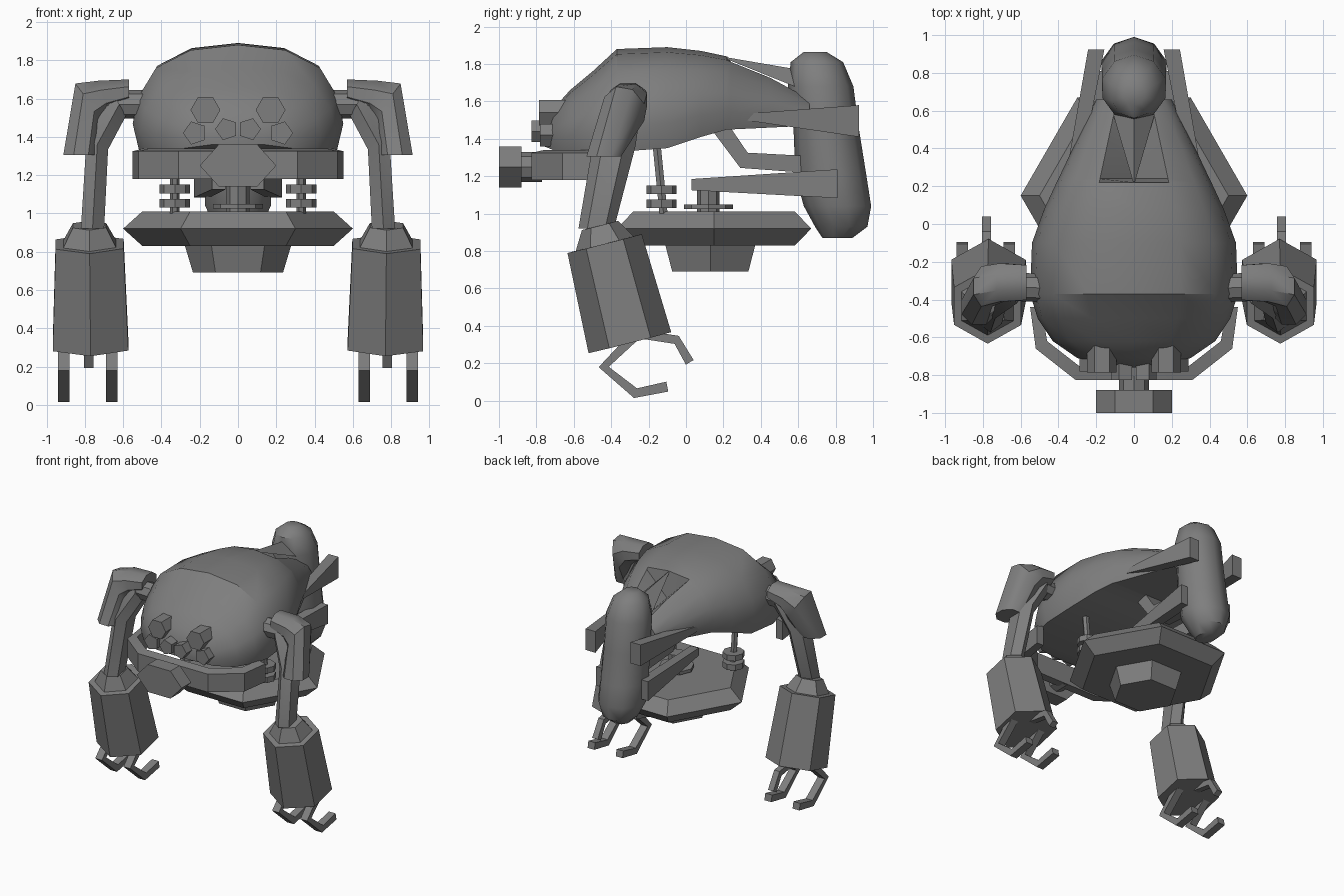
import bpy, bmesh, math
from mathutils import Vector as V

if "Cube" in bpy.data.objects:
    bpy.data.objects.remove(bpy.data.objects["Cube"])

grey = bpy.data.materials.new("machine_grey")
grey.diffuse_color = (0.21, 0.21, 0.21, 1)
grey.use_nodes = True
grey.node_tree.nodes["Principled BSDF"].inputs["Base Color"].default_value = grey.diffuse_color


def finish(name, bm, angle=30):
    bmesh.ops.recalc_face_normals(bm, faces=bm.faces)
    me = bpy.data.meshes.new(name)
    bm.to_mesh(me)
    bm.free()
    ob = bpy.data.objects.new(name, me)
    bpy.context.collection.objects.link(ob)
    me.materials.append(grey)
    bpy.ops.object.select_all(action='DESELECT')
    ob.select_set(True)
    bpy.context.view_layer.objects.active = ob
    bpy.ops.object.shade_smooth_by_angle(angle=math.radians(angle))
    return ob


def loft(name, rings, angle=30):
    """Skin closed rings of equal length and cap both ends."""
    bm = bmesh.new()
    vs = [[bm.verts.new(p) for p in r] for r in rings]
    n = len(vs[0])
    for a, b in zip(vs, vs[1:]):
        for i in range(n):
            bm.faces.new((a[i], a[(i + 1) % n], b[(i + 1) % n], b[i]))
    bm.faces.new(vs[0])
    bm.faces.new(vs[-1])
    return finish(name, bm, angle)


def ring(c, u, v, n=6, turn=0.0):
    """Polygon around c spanned by the half axes u and v."""
    c, u, v = V(c), V(u), V(v)
    return [c + u * math.cos(t) + v * math.sin(t)
            for t in (turn + math.tau * i / n for i in range(n))]


def rod(name, a, b, ra, rb=None, n=6, turn=0.0):
    """Straight prism or frustum; u stays as close to x as possible."""
    rb = ra if rb is None else rb
    d = (V(b) - V(a)).normalized()
    v = d.cross(V((1, 0, 0)))
    v = v.normalized() if v.length > 0.1 else V((0, 0, 1))
    u = v.cross(d).normalized()
    return loft(name, [ring(a, u * ra, v * ra, n, turn), ring(b, u * rb, v * rb, n, turn)])


def box_ring(c, u, v):
    c, u, v = V(c), V(u), V(v)
    return [c - u - v, c + u - v, c + u + v, c - u + v]


def strip(name, pts, x, hw, ht):
    """Square bar bent through (y, z) points at a fixed x."""
    p = [V((x, y, z)) for y, z in pts]
    rings = []
    for i, q in enumerate(p):
        d = (p[min(i + 1, len(p) - 1)] - p[max(i - 1, 0)]).normalized()
        rings.append(box_ring(q, (hw, 0, 0), d.cross(V((1, 0, 0))) * ht))
    return loft(name, rings, 20)


# body shell: y, half width, bottom, top, dip of the centre line
sections = [(-.76, .14, 1.36, 1.46, 0), (-.71, .30, 1.34, 1.56, 0), (-.62, .43, 1.33, 1.66, 0),
            (-.5, .51, 1.33, 1.76, 0), (-.37, .55, 1.33, 1.88, 0), (-.1, .54, 1.35, 1.89, 0),
            (.08, .475, 1.41, 1.87, 0), (.22, .41, 1.45, 1.84, 0), (.24, .40, 1.45, 1.83, .2),
            (.45, .30, 1.46, 1.74, .14), (.66, .2, 1.47, 1.62, .03)]
half = [(.94, 0), (1, .25), (.95, .5), (.78, .78), (.45, .95)]
shell = []
for y, w, b, t, dip in sections:
    r = [(w * x, y, b + (t - b) * z) for x, z in half]
    shell.append(r + [(0, y, t - dip)] + [(-x, yy, z) for x, yy, z in reversed(r)])
loft("body_shell", shell, 35)

# chin band wrapping the front of the body
outer = [(.55, -.44), (.52, -.66), (.31, -.825)]
inner = [(.49, -.44), (.46, -.62), (.28, -.76)]
path = [(o, i) for o, i in zip(outer, inner)]
path += [((-o[0], o[1]), (-i[0], i[1])) for o, i in reversed(path)]
loft("chin_band", [[(*o, 1.18), (*o, 1.325), (*i, 1.34), (*i, 1.18)] for o, i in path], 20)

# nose drum
loft("nose_drum", [ring((0, y, 1.25), (.2, 0, 0), (0, 0, .127)) for y in (-1, -.88)])
rod("nose_stem", (0, -.89, 1.25), (0, -.77, 1.25), .08, n=8)

# tail pod: z, y centre, depth, half width
pod = [(1.865, .69, .06, .06), (1.81, .70, .14, .13), (1.68, .72, .175, .175), (1.45, .75, .175, .175),
       (1.2, .775, .19, .18), (1.04, .81, .18, .18), (.93, .83, .14, .13), (.87, .81, .08, .07)]
loft("tail_pod", [ring((0, y, z), (w, 0, 0), (0, d, 0), 10, math.pi / 10)
                  for z, y, d, w in pod], 40)
loft("tail_spike", [[(0, .22, 1.835), (.004, .22, 1.825), (-.004, .22, 1.825)],
                    [(0, .6, 1.77), (.11, .58, 1.68), (-.11, .58, 1.68)]], 20)
strip("tail_strut", [(.17, 1.48), (.31, 1.285), (.62, 1.265)], 0, .09, .045)

# hanging disc with its lower bowl and centre hub
disc = [(.83, .5), (.92, .6), (1.01, .5)]
loft("disc", [ring((0, .15, z), (r, 0, 0), (0, r, 0)) for z, r in disc])
loft("disc_bowl", [ring((0, .13, z), (r, 0, 0), (0, r, 0)) for z, r in ((.69, .235), (.84, .28))])
rod("hub_washer", (0, .12, 1.025), (0, .12, 1.05), .13, n=8)
rod("hub_post", (0, .12, 1.0), (0, .12, 1.15), .06, n=8)

for s, side in ((1, "right"), (-1, "left")):
    # eyes
    for nm, x, z, r, n, y0, y1 in (("upper_eye", .17, 1.54, .078, 6, -.785, -.58),
                                   ("outer_eye", .225, 1.42, .063, 5, -.78, -.66),
                                   ("inner_eye", .06, 1.44, .06, 5, -.825, -.70)):
        rod(f"{nm}_{side}", (s * x, y0, z), (s * x, y1, z), r, n=n, turn=0 if s > 0 else math.pi)

    # disc hanger posts and washers
    rod(f"hanger_rod_{side}", (s * .33, -.16, 1.4), (s * .33, -.12, 1.0), .025)
    for z in (1.03, 1.105):
        rod(f"hanger_washer_{side}", (s * .33, -.13, z), (s * .33, -.13, z + .045), .08, n=8)

    # rear vanes, widening toward the back
    loft(f"upper_vane_{side}", [box_ring((s * .33, .23, 1.52), (.035, 0, 0), (0, 0, .008)),
                                box_ring((s * .2, .925, 1.495), (.043, 0, 0), (0, 0, .085))], 20)
    loft(f"lower_vane_{side}", [box_ring((s * .1, .03, 1.155), (.035, 0, 0), (0, 0, .03)),
                                box_ring((s * .19, .81, 1.16), (.04, 0, 0), (0, 0, .077))], 20)

    # shoulder pin, pad and upper arm
    rod(f"shoulder_pin_{side}", (s * .46, -.34, 1.57), (s * .68, -.33, 1.57), .075, n=8)
    loft(f"shoulder_pad_{side}", [
        ring((s * .57, -.31, 1.635), (0, .1, 0), (0, 0, .07), 8, math.pi / 8),
        ring((s * .70, -.31, 1.61), (0, .11, 0), (s * .03, 0, .09), 8, math.pi / 8),
        ring((s * .78, -.33, 1.56), (0, .115, -.02), (s * .075, 0, .12), 8, math.pi / 8),
        ring((s * .82, -.44, 1.305), (0, .1, 0), (s * .1, 0, 0), 8, math.pi / 8)], 40)
    loft(f"upper_arm_{side}", [
        ring((s * .62, -.33, 1.57), (0, .09, 0), (s * .04, 0, .07)),
        ring((s * .735, -.385, 1.36), (0, .115, 0), (s * .065, 0, .03)),
        ring((s * .76, -.48, .92), (0, .095, 0), (s * .07, 0, 0))])

    # tilted wrist collar and forearm
    top, low = V((s * .775, -.435, .84)), V((s * .77, -.3, .31))
    ax = (low - top).normalized()
    rod(f"wrist_collar_{side}", top - ax * .1, top + ax * .01, .1, .165, turn=math.pi / 6)
    rod(f"forearm_{side}", top, low, .205, .228, turn=math.pi / 6)

    # claw fingers and thumb
    for x in (.66, .91):
        strip(f"finger_{side}", [(-.28, .34), (-.44, .18), (-.27, .04), (-.1, .075)],
              s * x, .03, .027)
    strip(f"thumb_{side}", [(-.27, .36), (-.05, .325), (.02, .205)], s * .78, .024, .024)
